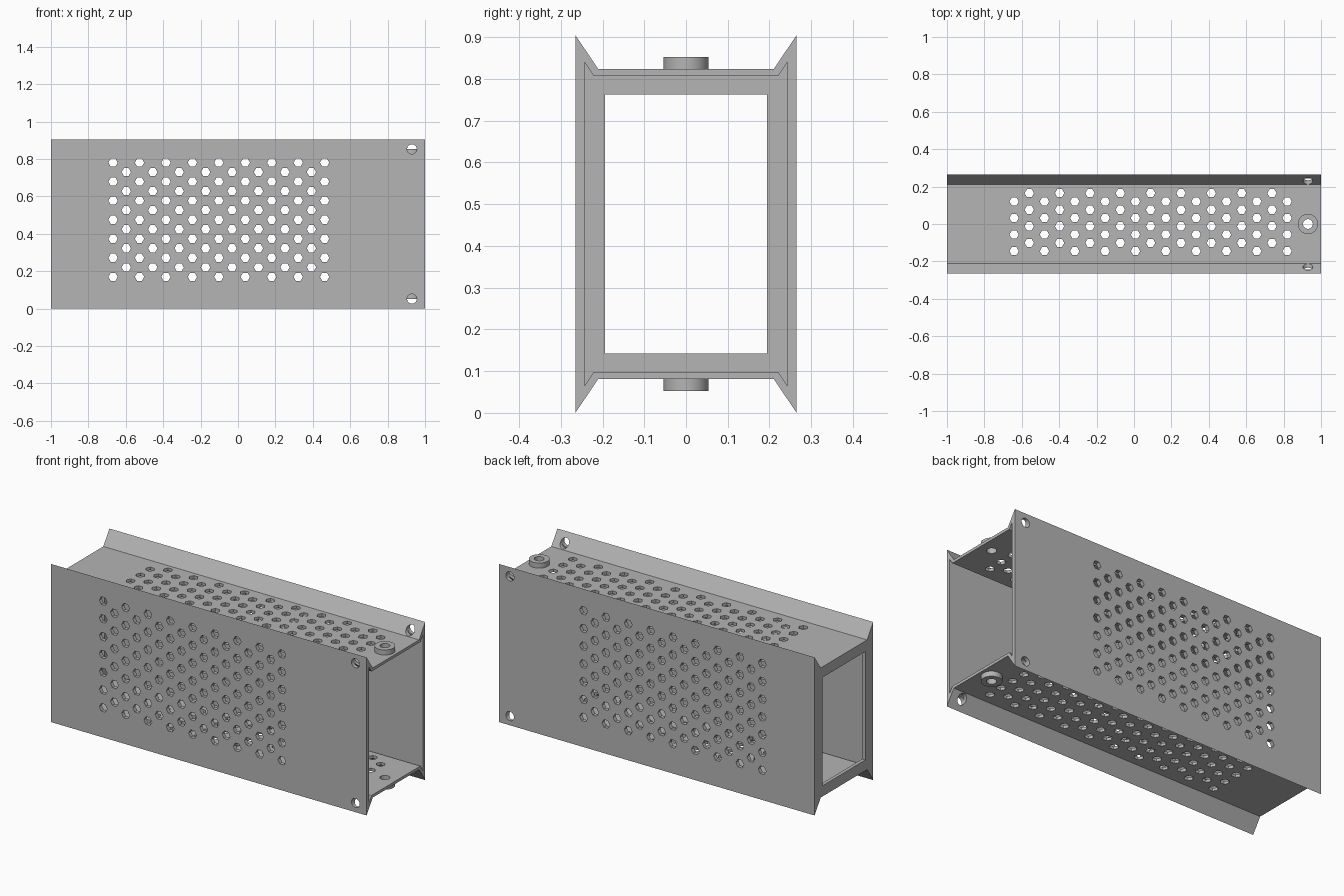
import bpy, bmesh
from math import cos, sin, tau, radians

cube = bpy.data.objects.get("Cube")
if cube:
    bpy.data.objects.remove(cube, do_unlink=True)

MID = 0.4525        # height of the housing's centre line
MOUNT_X = 0.93      # mounting holes near the open end

grey = bpy.data.materials.new("sheet metal grey")
grey.use_nodes = True
grey.diffuse_color = (0.46, 0.46, 0.46, 1)
grey.node_tree.nodes["Principled BSDF"].inputs["Base Color"].default_value = (0.46, 0.46, 0.46, 1)


def prism(bm, points, axis, lo, hi):
    """Extrude a closed 2D outline along an axis."""
    place = {"x": lambda a, b, t: (t, a, b),
             "y": lambda a, b, t: (a, t, b),
             "z": lambda a, b, t: (a, b, t)}[axis]
    ends = [[bm.verts.new(place(a, b, t)) for a, b in points] for t in (lo, hi)]
    bm.faces.new(ends[0])
    bm.faces.new(ends[1][::-1])
    n = len(points)
    for i in range(n):
        j = (i + 1) % n
        bm.faces.new((ends[0][i], ends[1][i], ends[1][j], ends[0][j]))


def ngon(a, b, r, sides):
    return [(a + r * cos(tau * i / sides), b + r * sin(tau * i / sides)) for i in range(sides)]


def flared(tip_y, tip_h, root_y, root_h):
    """Box section whose four corners flare outwards; heights are from MID."""
    half = [(tip_y, tip_h), (root_y, root_h), (-root_y, root_h), (-tip_y, tip_h)]
    return [(y, MID + h) for y, h in half] + [(-y, MID - h) for y, h in half]


def build(name, prisms):
    bm = bmesh.new()
    for p in prisms:
        prism(bm, *p)
    bmesh.ops.recalc_face_normals(bm, faces=bm.faces)
    mesh = bpy.data.meshes.new(name)
    bm.to_mesh(mesh)
    bm.free()
    mesh.materials.append(grey)
    obj = bpy.data.objects.new(name, mesh)
    bpy.context.collection.objects.link(obj)
    return obj


def cut(obj, cutters):
    """Subtract each cutter and bake the result."""
    for c in cutters:
        c.hide_render = True
        mod = obj.modifiers.new("cut", "BOOLEAN")
        mod.operation = "DIFFERENCE"
        mod.solver = "EXACT"
        mod.object = c
    bpy.context.view_layer.update()
    graph = bpy.context.evaluated_depsgraph_get()
    mesh = bpy.data.meshes.new_from_object(obj.evaluated_get(graph))
    obj.modifiers.clear()
    obj.data = mesh


# Housing: flared tube, open at +x, lipped at -x
housing = build("housing", [(flared(0.265, MID, 0.21, 0.371), "x", -1, 1)])
cavity = build("cavity_cutter", [(flared(0.243, 0.388, 0.221, 0.355), "x", -0.98, 1.2)])
lip = [(-0.194, MID - 0.31), (0.194, MID - 0.31), (0.194, MID + 0.31), (-0.194, MID + 0.31)]
opening = build("opening_cutter", [(lip, "x", -1.2, -0.9)])

# Side vents: staggered columns of seven and six, plus corner mounting holes
side = []
for col in range(17):
    odd = col % 2
    for row in range(7 - odd):
        z = 0.17 + 0.1018 * (row + odd / 2)
        side.append((ngon(-0.668 + 0.0707 * col, z, 0.025, 6), "y", -0.5, 0.5))
for z in (MID - 0.4, MID + 0.4):
    side.append((ngon(MOUNT_X, z, 0.026, 24), "y", -0.5, 0.5))
side_holes = build("side_hole_cutter", side)

# Top and bottom vents: staggered columns of four, plus the boss hole
vertical = []
for col in range(19):
    for row in range(4):
        y = -0.145 + 0.0885 * (row + (col % 2) / 2)
        vertical.append((ngon(-0.641 + 0.0811 * col, y, 0.025, 6), "z", -0.5, 1.5))
vertical.append((ngon(MOUNT_X, 0, 0.026, 24), "z", -0.5, 1.5))
top_holes = build("top_hole_cutter", vertical)

cut(housing, [cavity, opening, side_holes, top_holes])

# Round bosses on the top and bottom walls
bosses = []
for name, sign in (("top_boss", 1), ("bottom_boss", -1)):
    lo, hi = sorted((MID + sign * 0.368, MID + sign * 0.4))
    boss = build(name, [(ngon(MOUNT_X, 0, 0.054, 48), "z", lo, hi)])
    cut(boss, [top_holes])
    bosses.append(boss)

for c in (cavity, opening, side_holes, top_holes):
    bpy.data.objects.remove(c, do_unlink=True)

# Smooth the round walls, keep the folds sharp
bpy.ops.object.select_all(action="DESELECT")
for obj in [housing] + bosses:
    obj.select_set(True)
bpy.context.view_layer.objects.active = housing
bpy.ops.object.shade_smooth_by_angle(angle=radians(25))
